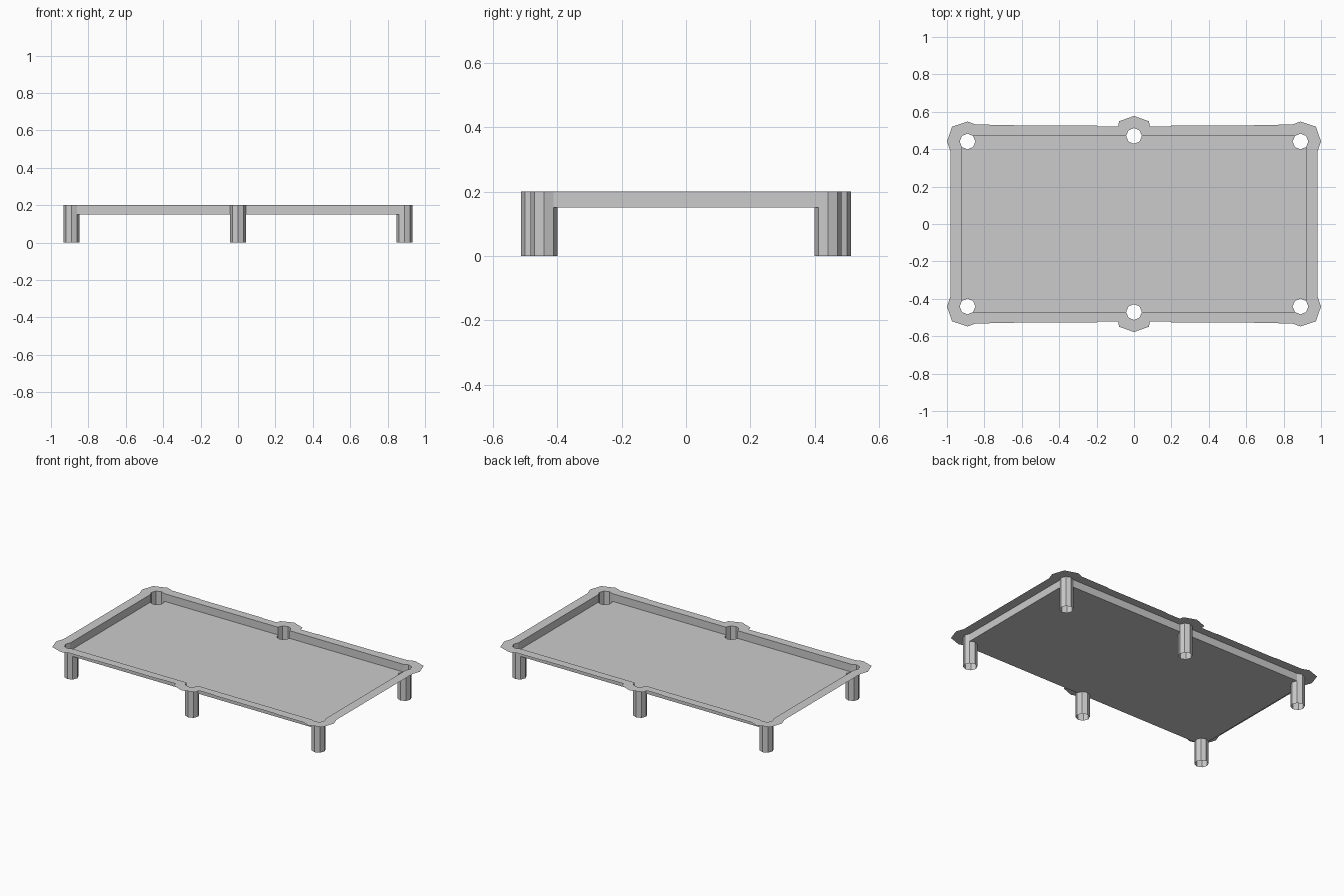
import bpy
import math

cube = bpy.data.objects.get("Cube")
if cube:
    bpy.data.objects.remove(cube)

# Main measures
TOP, FLOOR = 0.2, 0.15
R = 0.042                          # leg radius
D = R * math.sin(math.pi / 4)      # diagonal leg corner offset
CX, CY = 0.89, 0.441               # corner leg centre
EX, EY = CX + D, CY + D            # tray half sizes

grey = bpy.data.materials.new("plain grey")
grey.use_nodes = True
colour = (0.6, 0.6, 0.6, 1)
grey.diffuse_color = colour
grey.node_tree.nodes["Principled BSDF"].inputs["Base Color"].default_value = colour


def make_part(name, verts, faces):
    """One quarter of a part, mirrored across x and y."""
    mesh = bpy.data.meshes.new(name)
    mesh.from_pydata(verts, [], faces)
    mesh.materials.append(grey)
    obj = bpy.data.objects.new(name, mesh)
    bpy.context.collection.objects.link(obj)
    mirror = obj.modifiers.new("mirror", "MIRROR")
    mirror.use_axis = (True, True, False)
    mirror.merge_threshold = 0.0005
    return obj


def arc(cx, cy, first, last):
    """Corner points of an eight-sided leg, in steps of an eighth turn."""
    step = 1 if last > first else -1
    return [(cx + R * math.cos(k * math.pi / 4), cy + R * math.sin(k * math.pi / 4))
            for k in range(first, last + step, step)]


def plate(name, outline, z):
    make_part(name, [(x, y, z) for x, y in outline], [list(range(len(outline)))])


def strips(name, runs):
    """Upright walls; each run is a path with its bottom and top heights."""
    verts, faces = [], []
    for path, low, high in runs:
        for a, b in zip(path, path[1:]):
            n = len(verts)
            verts += [(*a, low), (*b, low), (*b, high), (*a, high)]
            faces.append((n, n + 1, n + 2, n + 3))
    make_part(name, verts, faces)


# Tray floor, notched around the legs
plate("tray_floor",
      [(0, 0), (EX, 0)] + arc(CX, CY, 7, 3) + arc(0, EY, 0, -2), FLOOR)

# Flat rim with lobes around the legs
outer = [(0.982, 0), (0.982, 0.39), (1, 0.441), (0.973, 0.52), (0.89, 0.548),
         (0.845, 0.531), (0.645, 0.53), (0.64, 0.526), (0.2, 0.526), (0.19, 0.522),
         (0.085, 0.522), (0.08, 0.549), (0, 0.578)]
inner = [(EX, 0)] + arc(CX, CY, -1, 3) + arc(0, EY, 0, 2)
plate("rim", outer + inner[::-1], TOP)

# Tray side walls between the legs
strips("tray_walls", [([(EX, 0), (EX, CY - D)], FLOOR, TOP),
                      ([(CX - D, EY), (R, EY)], FLOOR, TOP)])

# Open tubular legs: outer side reaches the rim, inner side stops at the floor
strips("corner_legs", [(arc(CX, CY, -1, 3), 0, TOP), (arc(CX, CY, 3, 7), 0, FLOOR)])
strips("middle_legs", [(arc(0, EY, 0, 2), 0, TOP), (arc(0, EY, -2, 0), 0, FLOOR)])
